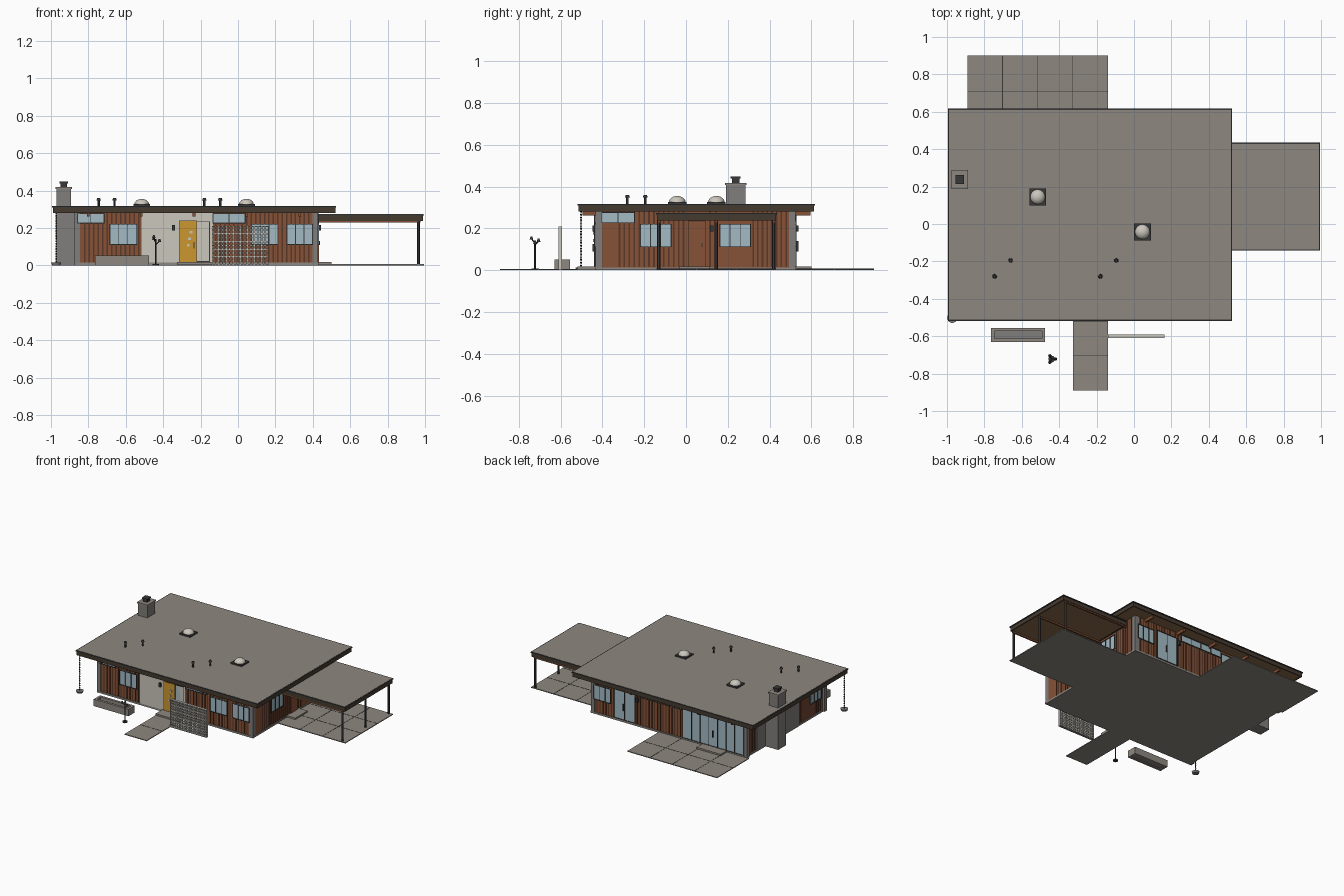
import bpy, bmesh, math
from mathutils import Vector, Matrix

cube = bpy.data.objects.get("Cube")
if cube:
    bpy.data.objects.remove(cube)


def material(name, r, g, b):
    m = bpy.data.materials.new(name)
    m.use_nodes = True
    m.diffuse_color = (r, g, b, 1)
    m.node_tree.nodes["Principled BSDF"].inputs["Base Color"].default_value = (r, g, b, 1)
    return m


GREY = material("weathered grey", .27, .245, .215)
FASCIA = material("dark brown", .06, .042, .028)
SOFFIT = material("tan boards", .25, .15, .065)
WOOD = material("red cedar", .24, .085, .038)
BATTEN = material("deep cedar", .1, .038, .02)
STONE = material("stone grey", .22, .21, .2)
GLASS = material("pale glass", .37, .5, .56)
CREAM = material("cream", .6, .57, .51)
MUSTARD = material("mustard", .6, .31, .03)
METAL = material("dark metal", .04, .04, .04)


def finish(name, bm, mat, smooth=False):
    mesh = bpy.data.meshes.new(name)
    bm.to_mesh(mesh)
    bm.free()
    ob = bpy.data.objects.new(name, mesh)
    bpy.context.collection.objects.link(ob)
    mesh.materials.append(mat)
    if smooth:
        bpy.ops.object.select_all(action='DESELECT')
        bpy.context.view_layer.objects.active = ob
        ob.select_set(True)
        bpy.ops.object.shade_smooth_by_angle()
    return ob


def boxes(name, mat, items):
    """One object made of boxes given as x0, x1, y0, y1, z0, z1."""
    bm = bmesh.new()
    for x0, x1, y0, y1, z0, z1 in items:
        mid = Matrix.Translation(((x0 + x1) / 2, (y0 + y1) / 2, (z0 + z1) / 2))
        size = Matrix.Diagonal((x1 - x0, y1 - y0, z1 - z0, 1))
        bmesh.ops.create_cube(bm, size=1, matrix=mid @ size)
    return finish(name, bm, mat)


def rods(name, mat, items, sides=12):
    """One object made of rods given as start, end, start radius, end radius."""
    bm = bmesh.new()
    for a, b, r0, r1 in items:
        a, b = Vector(a), Vector(b)
        turn = (b - a).to_track_quat('Z', 'Y').to_matrix().to_4x4()
        bmesh.ops.create_cone(bm, cap_ends=True, segments=sides, radius1=r0, radius2=r1,
                              depth=(b - a).length, matrix=Matrix.Translation((a + b) / 2) @ turn)
    return finish(name, bm, mat, True)


# House bounds
X0, X1, Y0, Y1, TOP = -.86, .425, -.43, .52, .28


def on_wall(side, a0, a1, d0, d1, z0, z1):
    """Box on a wall: a runs along the wall, d is the distance outward."""
    if side == "front":
        return a0, a1, Y0 - d1, Y0 - d0, z0, z1
    if side == "back":
        return a0, a1, Y1 + d0, Y1 + d1, z0, z1
    if side == "right":
        return X1 + d0, X1 + d1, a0, a1, z0, z1
    return X0 - d1, X0 - d0, a0, a1, z0, z1


def window(name, side, a0, a1, z0, z1, panes):
    f = .004
    boxes(name + "_glass", GLASS, [on_wall(side, a0, a1, 0, .005, z0, z1)])
    bars = [on_wall(side, a0, a1, 0, .009, z, z + f) for z in (z0, z1 - f)]
    for i in range(panes + 1):
        a = a0 + (a1 - a0 - f) * i / panes
        bars.append(on_wall(side, a, a + f, 0, .009, z0, z1))
    boxes(name + "_frame", METAL, bars)


# Paving with dark joints
def paving(name, x0, y0, nx, ny, sx, sy):
    x1, y1, h = x0 + nx * sx, y0 + ny * sy, .006
    boxes(name, GREY, [(x0, x1, y0, y1, 0, h)])
    lines = [(x0 + i * sx - .002, x0 + i * sx + .002, y0, y1, h - .002, h + .001) for i in range(1, nx)]
    lines += [(x0, x1, y0 + j * sy - .002, y0 + j * sy + .002, h - .002, h + .001) for j in range(1, ny)]
    boxes(name + "_joints", METAL, lines)


paving("patio", -.89, Y1, 4, 2, .1875, .19)
paving("front_walk", -.325, -.89, 1, 2, .185, .185)
paving("carport_pad", X1, -.14, 3, 3, .19, .19)
boxes("house_slab", GREY, [(X0 - .005, X1 + .005, Y0 - .005, Y1 + .005, 0, .014)])
boxes("steps", GREY, [(-.325, -.14, -.52, Y0, 0, .018), (X1, .5, -.03, .115, 0, .018),
                      (-.71, -.51, Y1, .6, 0, .018)])

# Walls, battens and corner posts
boxes("walls", WOOD, [(X0, X1, Y0, Y1, .014, TOP)])
strips = []
for side, spans in {"front": [(-.83, -.52), (-.13, .39)], "back": [(-.33, .39)],
                    "right": [(-.33, 0), (.1, .16), (.31, .49)], "left": [(-.39, -.13), (.4, .49)]}.items():
    for lo, hi in spans:
        n = max(2, round((hi - lo) / .024))
        for i in range(n):
            a = lo + (hi - lo) * (i + .5) / n
            strips.append(on_wall(side, a - .004, a + .004, 0, .003, .016, TOP))
boxes("battens", BATTEN, strips)
boxes("corner_posts", STONE, [(x - .016, x + .016, y - .016, y + .016, 0, TOP)
                              for x in (X0 - .012 + .012, X1 - .012) for y in (Y0 + .012, Y1 - .012)])
boxes("entry_wall", CREAM, [on_wall("front", -.515, -.135, 0, .005, .014, TOP)])
boxes("hearth_wall", STONE, [on_wall("left", -.12, .39, 0, .006, 0, TOP)])

# Windows and glazed doors
for side, a0, a1 in [("front", -.687, -.54), ("front", .07, .215), ("front", .26, .4),
                     ("right", -.22, -.07), ("right", .16, .31), ("back", .26, .405),
                     ("left", -.38, -.25)]:
    window(side + "_window", side, a0, a1, .11, .222, 3)
for side, a0, a1 in [("front", -.86, -.715), ("front", -.135, .04), ("right", -.405, -.245)]:
    window(side + "_clerestory", side, a0, a1, .225, .278, 2)
window("back_clerestory", "back", -.335, .02, .225, .278, 4)
window("back_sliding_door", "back", .055, .235, .016, .235, 2)
window("back_glass_wall", "back", -.85, -.34, .016, .262, 7)
boxes("back_door_handles", METAL, [on_wall("back", a, a + .005, .008, .018, .09, .14) for a in (.15, -.6)])

# Front door and side door
window("front_sidelight", "front", -.222, -.15, .018, .235, 1)
boxes("front_door_frame", METAL, [on_wall("front", -.316, -.219, 0, .007, .016, .24)])
boxes("front_door", MUSTARD, [on_wall("front", -.312, -.223, 0, .011, .018, .236)])
boxes("front_door_lights", CREAM, [on_wall("front", -.274 + i * .008, -.26 + i * .008, 0, .014,
                                           .1 + i * .035, .114 + i * .035) for i in range(3)])
boxes("side_door_frame", BATTEN, [on_wall("right", .01, .095, 0, .004, .016, .237)])
boxes("side_door", WOOD, [on_wall("right", .015, .09, 0, .007, .018, .233)])
boxes("door_handles", METAL, [on_wall("right", .075, .08, 0, .014, .11, .13),
                              on_wall("front", -.238, -.232, 0, .018, .09, .125)])
boxes("wall_lamps", METAL, [on_wall(s, a, a + .016, 0, .018, .185, .215)
                            for s, a in (("front", -.352), ("right", .115), ("back", .03))])


# Flat roofs: soffit, fascia, dark edge trim and grey deck
def flat_roof(name, x0, x1, y0, y1, z0, z1):
    e = .005
    boxes(name + "_soffit", SOFFIT, [(x0 + .012, x1 - .012, y0 + .012, y1 - .012, z0 + .002, z1 - .01)])
    boxes(name + "_fascia", FASCIA, [
        (x0 + e, x1 - e, y0 + e, y0 + .015, z0, z1 - .007), (x0 + e, x1 - e, y1 - .015, y1 - e, z0, z1 - .007),
        (x0 + e, x0 + .015, y0 + e, y1 - e, z0, z1 - .007), (x1 - .015, x1 - e, y0 + e, y1 - e, z0, z1 - .007)])
    boxes(name + "_trim", METAL, [(x0, x1, y0, y1, z1 - .008, z1 - .001)])
    boxes(name + "_deck", GREY, [(x0 + .007, x1 - .007, y0 + .007, y1 - .007, z1 - .004, z1)])


flat_roof("main_roof", -.995, .525, -.518, .617, .28, .317)
flat_roof("carport_roof", X1, .995, -.143, .435, .237, .274)
boxes("rafters", WOOD, [(x - .007, x + .007, -.495, .595, .262, .283)
                        for x in [-.8 + .2825 * i for i in range(5)]])
boxes("carport_beams", WOOD, [(X1, .975, y - .006, y + .006, .228, .242) for y in (-.13, .145, .42)])
rods("carport_posts", METAL, [((.965, y, 0), (.965, y, .24), .008, .008) for y in (-.13, .145, .42)])

# Chimney
boxes("chimney", STONE, [(-.97, -.893, .192, .285, 0, .41), (-.893, X0, .192, .285, 0, TOP)])
boxes("chimney_cap", GREY, [(-.975, -.888, .187, .29, .408, .418)])
boxes("chimney_flue", METAL, [(-.948, -.915, .22, .255, .418, .438), (-.954, -.909, .214, .261, .438, .447)])

# Skylights and vent pipes
for x, y in ((-.515, .145), (.045, -.042)):
    boxes("skylight_curb", METAL, [(x - .045, x + .045, y - .045, y + .045, .314, .327)])
    bm = bmesh.new()
    bmesh.ops.create_uvsphere(bm, u_segments=24, v_segments=12, radius=.04,
                              matrix=Matrix.Translation((x, y, .324)) @ Matrix.Diagonal((1, 1, .78, 1)))
    finish("skylight_dome", bm, CREAM, True)
pipes = []
for x, y in ((-.745, -.28), (-.66, -.195), (-.18, -.28), (-.095, -.195)):
    pipes += [((x, y, .315), (x, y, .352), .006, .006), ((x, y, .347), (x, y, .36), .012, .008)]
rods("vent_pipes", METAL, pipes)

# Pierced block screen
cols, rows, x0, w, h = 8, 5, -.14, .038, .041
ya, yb, t = -.61, -.592, .004
cells = []
for c in range(cols):
    for r in range(rows):
        x, z = x0 + c * w, .004 + r * h
        cells += [(x, x + t, ya, yb, z, z + h), (x + w - t, x + w, ya, yb, z, z + h),
                  (x, x + w, ya, yb, z, z + t), (x, x + w, ya, yb, z + h - t, z + h),
                  (x + w / 2 - t / 2, x + w / 2 + t / 2, ya + .002, yb - .002, z, z + h),
                  (x, x + w, ya + .002, yb - .002, z + h / 2 - t / 2, z + h / 2 + t / 2)]
boxes("block_screen", CREAM, cells)
boxes("screen_footing", STONE, [(x0, x0 + cols * w, ya, yb, 0, .006)])

# Planter trough
px0, px1, py0, py1, t = -.765, -.475, -.63, -.555, .018
boxes("planter", GREY, [(px0, px1, py0, py0 + t, 0, .052), (px0, px1, py1 - t, py1, 0, .052),
                        (px0, px0 + t, py0, py1, 0, .052), (px1 - t, px1, py0, py1, 0, .052)])
boxes("planter_soil", STONE, [(px0 + t, px1 - t, py0 + t, py1 - t, .005, .03)])

# Garden lamp with three heads
lx, ly = -.44, -.722
lamp = [((lx, ly, 0), (lx, ly, .008), .018, .018), ((lx, ly, 0), (lx, ly, .14), .004, .004)]
for k in range(3):
    a = k * math.tau / 3
    ex, ey, ez = lx + .02 * math.cos(a), ly + .02 * math.sin(a), .13 + k * .01
    lamp += [((lx, ly, ez - .02), (ex, ey, ez), .003, .003), ((ex, ey, ez - .004), (ex, ey, ez + .012), .009, .004)]
rods("garden_lamp", METAL, lamp)

# Rain chain and basin
cx, cy = -.972, -.502
links = [((cx, cy, .014 + i * .0135), (cx, cy, .026 + i * .0135), .002, .005) for i in range(20)]
rods("rain_chain", METAL, links, 8)
rods("rain_basin", STONE, [((cx, cy, 0), (cx, cy, .014), .022, .027)], 20)
